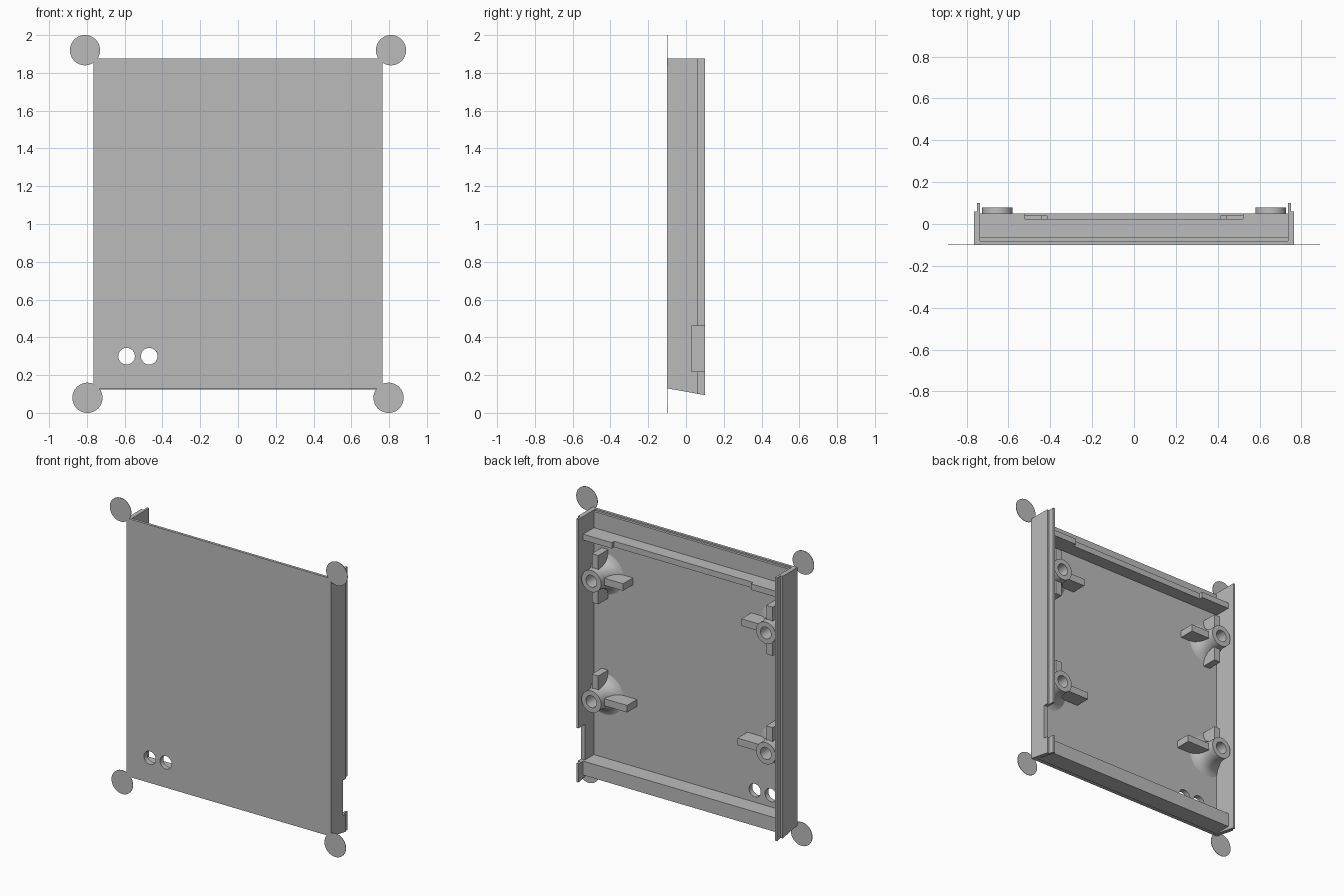
import bpy, bmesh, math
from mathutils import Vector, Matrix

cube = bpy.data.objects.get("Cube")
if cube:
    bpy.data.objects.remove(cube, do_unlink=True)

grey = bpy.data.materials.new("plain_grey")
grey.use_nodes = True
grey.diffuse_color = (0.5, 0.5, 0.5, 1)
grey.node_tree.nodes["Principled BSDF"].inputs["Base Color"].default_value = (0.5, 0.5, 0.5, 1)


def finish(name, bm):
    bmesh.ops.recalc_face_normals(bm, faces=bm.faces)
    mesh = bpy.data.meshes.new(name)
    bm.to_mesh(mesh)
    bm.free()
    mesh.materials.append(grey)
    ob = bpy.data.objects.new(name, mesh)
    bpy.context.collection.objects.link(ob)
    return ob


def prism(name, outline, start, depth):
    """Extrude a flat outline of 3D points along the depth vector."""
    bm = bmesh.new()
    face = bm.faces.new([bm.verts.new(Vector(p) + Vector(start)) for p in outline])
    ext = bmesh.ops.extrude_face_region(bm, geom=[face])
    moved = [v for v in ext["geom"] if isinstance(v, bmesh.types.BMVert)]
    bmesh.ops.translate(bm, verts=moved, vec=depth)
    return finish(name, bm)


def box(name, x, y, z):
    outline = [(x[0], 0, z[0]), (x[1], 0, z[0]), (x[1], 0, z[1]), (x[0], 0, z[1])]
    return prism(name, outline, (0, y[0], 0), (0, y[1] - y[0], 0))


def disc(name, x, z, r, y0, y1):
    ring = [(x + r * math.cos(a), 0, z + r * math.sin(a))
            for a in (math.tau * i / 48 for i in range(48))]
    return prism(name, ring, (0, y0, 0), (0, y1 - y0, 0))


W, TOP, BOTTOM = 0.765, 1.875, 0.13
FRONT, FLOOR = -0.1, -0.065
parts = []

# Front panel: outer skin and slightly smaller inner layer, with two round holes
panels = [box("front_panel", (-W, W), (FRONT, -0.082), (BOTTOM, TOP)),
          box("panel_inner_layer", (-0.74, 0.74), (-0.082, FLOOR), (BOTTOM, TOP - 0.01))]
for i, x in enumerate((-0.59, -0.47)):
    cutter = disc(f"hole_cutter_{i}", x, 0.3, 0.044, -0.2, 0.0)
    cutter.hide_render = True
    cutter.hide_set(True)
    cutter.display_type = 'WIRE'
    for panel in panels:
        mod = panel.modifiers.new("hole", 'BOOLEAN')
        mod.object = cutter
        mod.solver = 'EXACT'
parts += panels


# Side walls with a slanted lower end; the left one has a notch
def side_wall(name, x0, x1, back, notched):
    slant = BOTTOM - (back - FRONT) * 0.18
    yz = [(FRONT, BOTTOM), (back, slant)]
    if notched:
        yz += [(back, 0.22), (0.03, 0.22), (0.03, 0.46), (back, 0.46)]
    yz += [(back, TOP), (FRONT, TOP)]
    return prism(name, [(0, y, z) for y, z in yz], (x0, 0, 0), (x1 - x0, 0, 0))


for side, s in (("left", 1), ("right", -1)):
    parts.append(side_wall(f"{side}_wall", s * 0.75, s * W, 0.06, s > 0))
    parts.append(side_wall(f"{side}_wall_lip", s * 0.735, s * 0.75, 0.1, s > 0))

# Upper shelf, recessed in the middle
shelf = [(-0.74, FLOOR), (0.74, FLOOR), (0.74, 0.05), (0.52, 0.05),
         (0.52, 0.025), (-0.52, 0.025), (-0.52, 0.05), (-0.74, 0.05)]
parts.append(prism("upper_shelf", [(x, y, 0) for x, y in shelf], (0, 0, 1.715), (0, 0, 0.04)))

# Bottom wall
parts.append(box("bottom_wall", (-0.74, 0.74), (FLOOR - 0.005, 0.05), (0.125, 0.22)))


# Flared screw post turned around the y axis, trimmed at the side wall
def post(name, x, z):
    profile = [(0.14, FLOOR), (0.112, -0.055), (0.092, -0.035), (0.08, -0.005),
               (0.073, 0.03), (0.073, 0.08), (0.04, 0.08), (0.04, -0.03), (0, -0.03)]
    bm = bmesh.new()
    vs = [bm.verts.new((r, y, 0)) for r, y in profile]
    edges = [bm.edges.new(pair) for pair in zip(vs, vs[1:])]
    bmesh.ops.spin(bm, geom=vs + edges, cent=(0, 0, 0), axis=(0, 1, 0),
                   angle=math.tau, steps=40)
    bmesh.ops.remove_doubles(bm, verts=bm.verts, dist=0.0005)
    bmesh.ops.translate(bm, verts=bm.verts, vec=(x, 0, z))
    for v in bm.verts:
        v.co.x = max(-0.742, min(0.742, v.co.x))
    return finish(name, bm)


# Four posts with stiffening ribs
for side, s in (("left", 1), ("right", -1)):
    for level, z, reach in (("upper", 1.47, 0.21), ("lower", 0.655, 0.24)):
        x = s * 0.653
        name = f"{side}_{level}"
        parts.append(post(f"{name}_post", x, z))
        inner = sorted((x - s * 0.06, x - s * reach))
        parts.append(box(f"{name}_inner_rib", inner, (FLOOR, 0.04), (z - 0.024, z + 0.024)))
        ups = (1, -1) if level == "upper" else (1,)
        for u in ups:
            span = sorted((z + u * 0.06, z + u * 0.165))
            parts.append(box(f"{name}_rib_{'up' if u > 0 else 'down'}",
                             (x - 0.024, x + 0.024), (FLOOR, 0.04), span))

# Thin round corner pads
for side, s in (("left", 1), ("right", -1)):
    parts.append(disc(f"{side}_top_pad", s * 0.81, 1.92, 0.08, FRONT, FRONT + 0.003))
    parts.append(disc(f"{side}_bottom_pad", s * 0.797, 0.08, 0.08, FRONT, FRONT + 0.003))

# Smooth shading on round surfaces, sharp edges kept
bpy.ops.object.select_all(action='DESELECT')
for ob in parts:
    ob.select_set(True)
bpy.context.view_layer.objects.active = parts[0]
bpy.ops.object.shade_smooth_by_angle(angle=math.radians(35))
